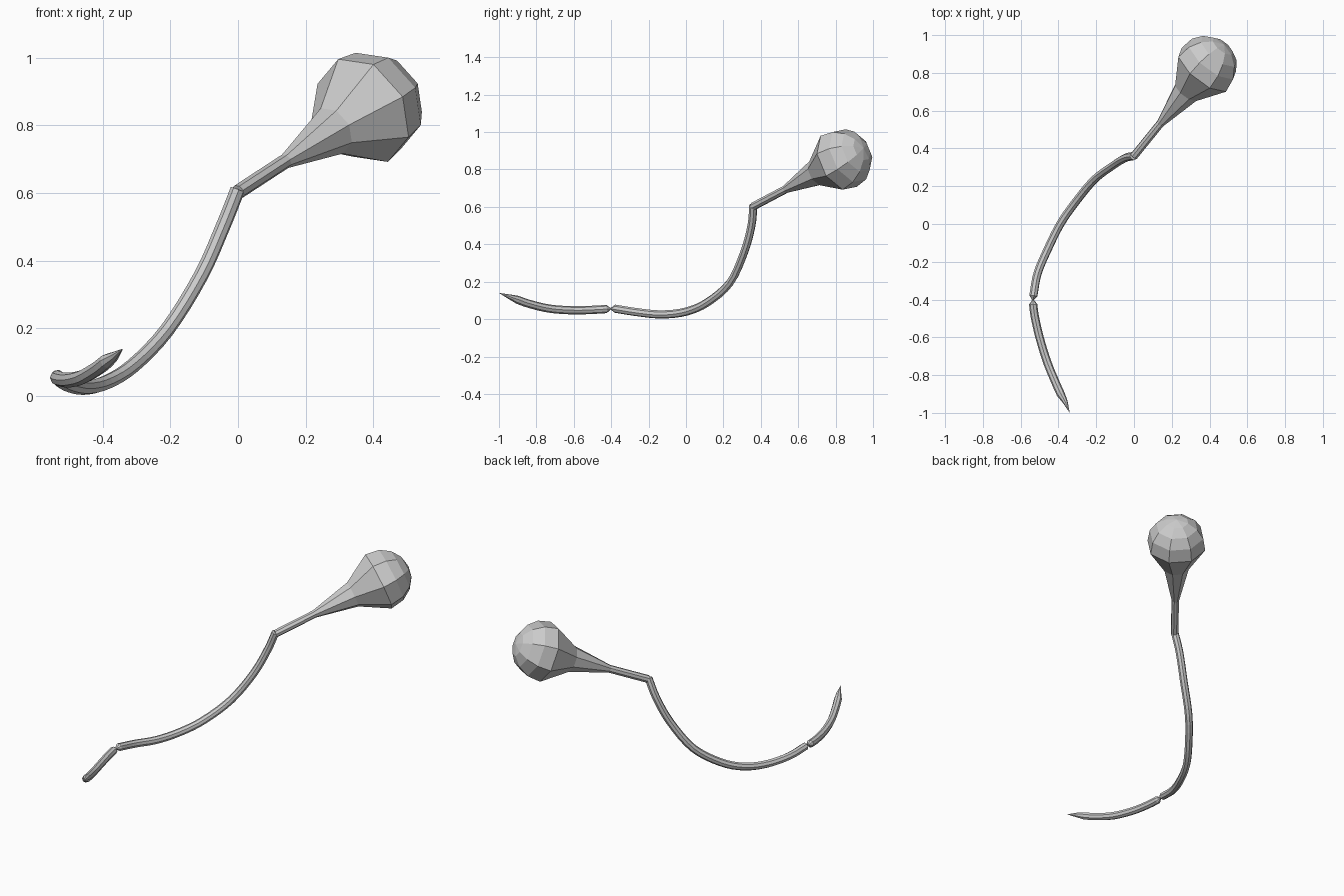
import bpy, bmesh, math
from mathutils import Vector

if "Cube" in bpy.data.objects:
    bpy.data.objects.remove(bpy.data.objects["Cube"])

SIDES = 8


def sweep(name, pts, radii, start_angle=0.0):
    """Flat-faced tube through pts with a radius per point, closed at both ends."""
    pts = [Vector(p) for p in pts]
    bm = bmesh.new()
    rings, side = [], None
    for i, p in enumerate(pts):
        d = (pts[min(i + 1, len(pts) - 1)] - pts[max(i - 1, 0)]).normalized()
        if side is None:
            side = d.cross(Vector((0, 0, 1)))
        side = (side - d * side.dot(d)).normalized()
        up = side.cross(d)
        ring = []
        for k in range(SIDES):
            a = start_angle + 2 * math.pi * k / SIDES
            ring.append(bm.verts.new(p + radii[i] * (side * math.cos(a) + up * math.sin(a))))
        rings.append(ring)
    for a, b in zip(rings, rings[1:]):
        for k in range(SIDES):
            n = (k + 1) % SIDES
            bm.faces.new((a[k], a[n], b[n], b[k]))
    bm.faces.new(rings[0])
    bm.faces.new(rings[-1])
    bmesh.ops.remove_doubles(bm, verts=bm.verts, dist=0.0005)
    bmesh.ops.recalc_face_normals(bm, faces=bm.faces)
    me = bpy.data.meshes.new(name)
    bm.to_mesh(me)
    bm.free()
    ob = bpy.data.objects.new(name, me)
    bpy.context.collection.objects.link(ob)
    return ob


def smooth_path(ctrl, steps=4):
    """Catmull-Rom curve through the control points."""
    c = [Vector(p) for p in ctrl]
    c = [2 * c[0] - c[1]] + c + [2 * c[-1] - c[-2]]
    out = []
    for i in range(1, len(c) - 2):
        a, b, e, f = c[i - 1:i + 3]
        for s in range(steps):
            t = s / steps
            out.append(0.5 * (2 * b + (e - a) * t + (2 * a - 5 * b + 4 * e - f) * t * t
                              + (3 * b - a - 3 * e + f) * t ** 3))
    return out + [c[-2]]


# Bulb with flared neck and rounded cap
base = Vector((0, 0.36, 0.603))
axis = Vector((0.583, 0.72, 0.38)).normalized()
R, T = 0.17, 0.65
profile = [(0, 0.022), (0.24, 0.022), (0.476, 0.075), (T - 0.015, R)]
for deg in (22, 45, 67, 90):
    a = math.radians(deg)
    profile.append((T + R * math.sin(a), max(R * math.cos(a), 0.0001)))
sweep("bulb", [base + axis * t for t, r in profile], [r for t, r in profile], math.radians(15))

# Long curved stem
stem = smooth_path([(-0.001, 0.36, 0.61), (-0.045, 0.35, 0.50), (-0.11, 0.31, 0.355),
                    (-0.21, 0.235, 0.195), (-0.31, 0.115, 0.09), (-0.39, 0, 0.04),
                    (-0.455, -0.13, 0.025), (-0.51, -0.26, 0.037), (-0.533, -0.38, 0.056)])
sweep("stem", stem + [Vector((-0.535, -0.403, 0.055))], [0.022] * len(stem) + [0.004])

# Tail segment, pinched at the joint and pointed at the end
tail = smooth_path([(-0.534, -0.425, 0.054), (-0.525, -0.49, 0.05), (-0.50, -0.60, 0.047),
                    (-0.46, -0.73, 0.056), (-0.415, -0.84, 0.082), (-0.388, -0.90, 0.103)])
sweep("tail", [Vector((-0.535, -0.402, 0.055))] + tail
      + [Vector((-0.365, -0.94, 0.118)), Vector((-0.34, -1.0, 0.14))],
      [0.004] + [0.022] * len(tail) + [0.014, 0.0001])
